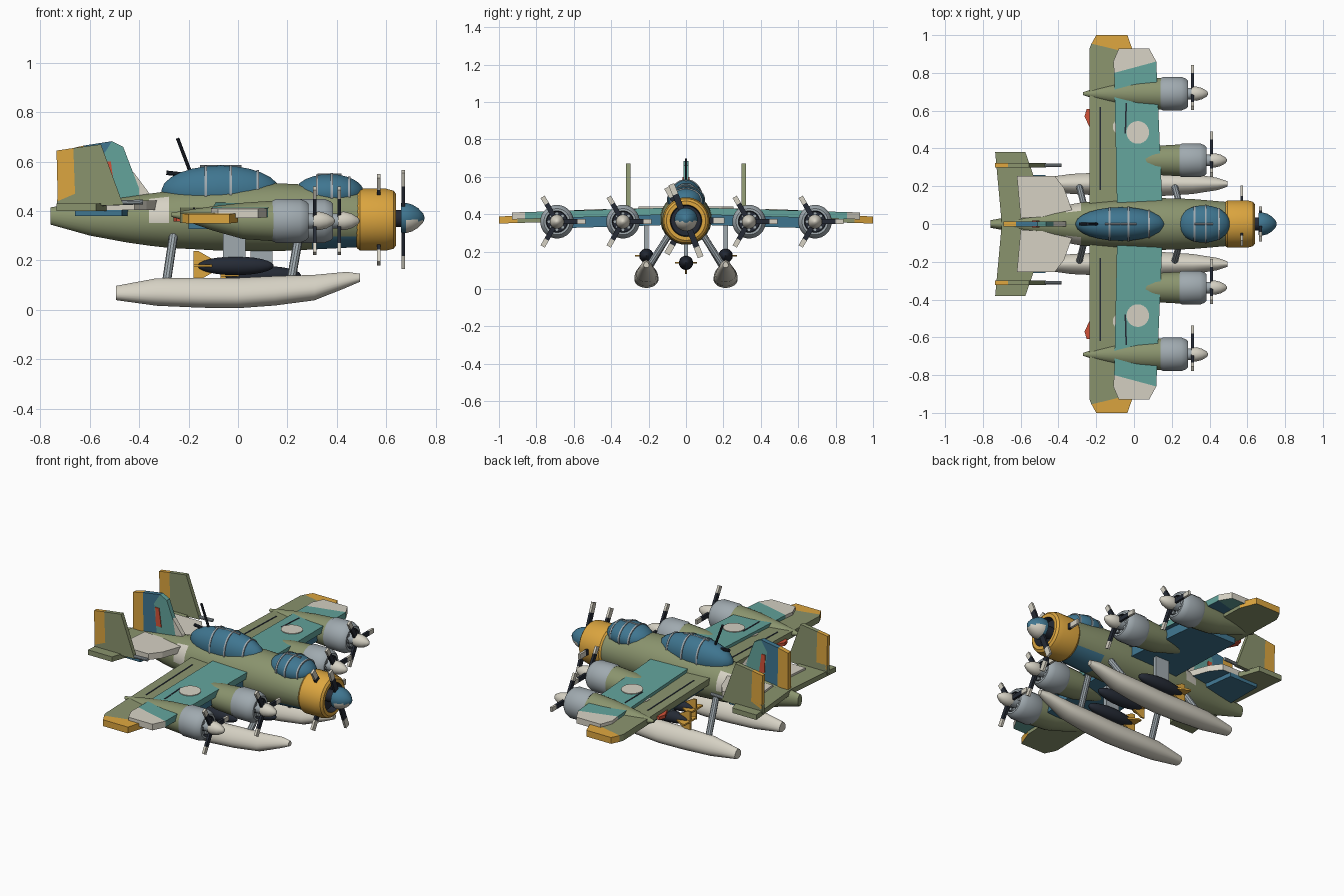
import bpy, bmesh, math
from mathutils import Vector

if "Cube" in bpy.data.objects:
    bpy.data.objects.remove(bpy.data.objects["Cube"])

COLOURS = {
    "olive": (.255, .295, .155), "teal": (.125, .37, .33), "blue": (.05, .18, .28),
    "yellow": (.72, .38, .05), "cream": (.67, .64, .55), "grey": (.35, .4, .43),
    "dark": (.018, .023, .035), "red": (.65, .085, .04),
}
NAMES = list(COLOURS)
MATS = []
for key, rgb in COLOURS.items():
    m = bpy.data.materials.new(key + "_paint")
    m.use_nodes = True
    m.diffuse_color = (*rgb, 1)
    m.node_tree.nodes["Principled BSDF"].inputs["Base Color"].default_value = (*rgb, 1)
    MATS.append(m)


def finish(name, bm, paint, smooth=True):
    """Paint is a colour name or a rule of face centre and normal."""
    bmesh.ops.recalc_face_normals(bm, faces=bm.faces)
    for f in bm.faces:
        c = paint if isinstance(paint, str) else paint(f.calc_center_median(), f.normal)
        f.material_index = NAMES.index(c)
    me = bpy.data.meshes.new(name)
    bm.to_mesh(me)
    bm.free()
    ob = bpy.data.objects.new(name, me)
    for m in MATS:
        me.materials.append(m)
    bpy.context.collection.objects.link(ob)
    if smooth:
        bpy.ops.object.select_all(action='DESELECT')
        ob.select_set(True)
        bpy.context.view_layer.objects.active = ob
        bpy.ops.object.shade_smooth_by_angle(angle=math.radians(35))
    return ob


def loft(name, rings, paint, y=0, seg=24, pinch=0):
    """Skin oval rings (x, z, half width, half height) along x."""
    bm = bmesh.new()
    loops = []
    for x, z, ry, rz in rings:
        ts = [math.tau * (i + .5) / seg for i in range(seg)]
        loops.append([bm.verts.new((x, y + ry * math.cos(t) * (1 - pinch * math.sin(t)),
                                    z + rz * math.sin(t))) for t in ts])
    for a, b in zip(loops, loops[1:]):
        for i in range(seg):
            j = (i + 1) % seg
            bm.faces.new((a[i], a[j], b[j], b[i]))
    bm.faces.new(loops[0])
    bm.faces.new(loops[-1])
    return finish(name, bm, paint)


def turned(name, profile, z, paint, y=0, dx=0, seg=24):
    return loft(name, [(x + dx, z, r, r) for x, r in profile], paint, y, seg)


def ellipsoid(name, centre, radii, paint, n=12):
    cx, cy, cz = centre
    rings = []
    for i in range(n + 1):
        t = math.pi * (.02 + .96 * i / n)
        s = math.sin(t)
        rings.append((cx - radii[0] * math.cos(t), cz, radii[1] * s, radii[2] * s))
    return loft(name, rings, paint, cy)


def prism(name, pts, axis, lo, hi, paint, slope=0):
    """Extrude a flat outline along an axis; slope lowers z outboard."""
    bm = bmesh.new()
    sides = []
    for d in (lo, hi):
        vs = []
        for p, q in pts:
            v = Vector({"x": (d, p, q), "y": (p, d, q), "z": (p, q, d)}[axis])
            v.z -= slope * abs(v.y)
            vs.append(bm.verts.new(v))
        sides.append(vs)
    a, b = sides
    bm.faces.new(a)
    bm.faces.new(b)
    for i in range(len(pts)):
        j = (i + 1) % len(pts)
        bm.faces.new((a[i], a[j], b[j], b[i]))
    return finish(name, bm, paint, False)


def rod(name, p, q, r, paint, seg=10):
    p, q = Vector(p), Vector(q)
    bm = bmesh.new()
    bmesh.ops.create_cone(bm, cap_ends=True, segments=seg, radius1=r, radius2=r, depth=(q - p).length)
    bm.transform((q - p).to_track_quat('Z', 'Y').to_matrix().to_4x4())
    bmesh.ops.translate(bm, verts=bm.verts, vec=(p + q) / 2)
    return finish(name, bm, paint)


def propeller(name, x, y, z, radius, angles, w):
    for k, deg in enumerate(angles):
        t = math.radians(deg)
        c, s = math.cos(t), math.sin(t)
        for part, r0, r1, col in (("blade", .02, radius * .72, "dark"), ("tip", radius * .72, radius, "cream")):
            box = [(r0, -w), (r1, -w), (r1, w), (r0, w)]
            pts = [(y + a * c - b * s, z + a * s + b * c) for a, b in box]
            prism(f"{name}_{part}_{k}", pts, "x", x - .007, x + .007, col)


TRI = (0, 120, 240)
under = lambda top, low: (lambda c, n: low if n.z < -.5 else top)


# Fuselage with pale side patches and a blue forward belly
def body_paint(c, n):
    if -.36 < c.x < -.28 and .36 < c.z < .45 and abs(n.y) > .3:
        return "cream"
    if c.x > .23 and n.z < -.6:
        return "blue"
    return "olive"


loft("fuselage", [(-.76, .38, .02, .035), (-.6, .37, .05, .07), (-.45, .365, .085, .093),
                  (-.36, .365, .1, .106), (-.28, .366, .115, .116), (-.1, .37, .13, .13),
                  (.15, .375, .138, .139), (.3, .375, .134, .132), (.49, .368, .118, .115)], body_paint)
turned("nose_cowl", [(.48, .115), (.495, .126), (.6, .126), (.63, .118), (.64, .105), (.64, .085), (.6, .08)],
       .365, lambda c, n: "dark" if math.hypot(c.y, c.z - .365) < .09 else "yellow", seg=32)
turned("nose_hub", [(.58, .035), (.665, .035)], .37, "dark")
turned("nose_spinner", [(.66, .06), (.68, .062), (.705, .055), (.73, .04), (.75, .018), (.755, .004)], .372,
       lambda c, n: "cream" if c.z < .36 and c.x > .675 else "blue")
propeller("rear_nose_propeller", .57, 0, .365, .205, TRI, .016)
propeller("front_nose_propeller", .67, 0, .365, .21, (112, 292), .016)

# Glazed canopies with hoops
for label, cx, cz, rad, hoops in (("rear", -.07, .48, (.24, .09, .105), (-.13, -.03, .08)),
                                  ("front", .37, .475, (.14, .1, .075), (.32, .38, .45))):
    ellipsoid(label + "_canopy", (cx, 0, cz), rad, "blue")
    for hx in hoops:
        f = math.sqrt(1 - ((hx - cx) / rad[0]) ** 2)
        loft(f"{label}_canopy_hoop", [(hx + d, cz, rad[1] * f + .004, rad[2] * f + .004) for d in (-.005, .005)], "grey")
    rod(label + "_canopy_spine", (cx - rad[0] * .35, 0, cz + rad[2] * .95),
        (cx + rad[0] * .35, 0, cz + rad[2] * .95), .006, "grey")
rod("antenna", (-.19, 0, .55), (-.245, 0, .695), .007, "dark")
rod("tail_gun", (-.29, 0, .555), (-.2, 0, .545), .009, "dark")

for s in (-1, 1):
    side = "left" if s > 0 else "right"

    def plate(name, pts, z0, z1, paint, slope=.03):
        prism(f"{side}_{name}", [(x, y * s) for x, y in pts], "z", z0, z1, paint, slope)

    # Wing: rear panel, coloured tip, raised leading panel, underside
    plate("wing_rear", [(-.235, .05), (-.235, .93), (-.225, .955), (.0, .9), (.0, .05)], .38, .418, "olive")
    plate("wing_tip", [(-.225, .955), (-.2, 1), (-.035, 1), (.0, .9)], .38, .418, under("yellow", "olive"))
    plate("wing_front", [(-.09, .1), (-.105, .8), (.118, .86), (.15, .1)], .4, .437, under("teal", "blue"))
    plate("wing_front_tip", [(-.105, .8), (-.11, .86), (-.08, .93), (.08, .93), (.118, .86)], .4, .437,
          under("cream", "teal"))
    plate("wing_underside", [(-.2, .1), (-.2, .62), (.1, .62), (.13, .1)], .345, .4, "blue")
    plate("trim_tab", [(-.23, .5), (-.262, .57), (-.25, .61), (-.23, .61)], .375, .395, "red")
    plate("rear_seam", [(-.182, .18), (-.182, .62), (-.174, .62), (-.174, .18)], .417, .42, "dark")
    plate("front_seam", [(-.05, .48), (-.045, .64), (-.037, .64), (-.042, .48)], .436, .439, "dark")
    disc = [(.02 + .06 * math.cos(t), .485 + .06 * math.sin(t)) for t in [math.tau * i / 24 for i in range(24)]]
    plate("wing_disc", disc, .436, .441, "cream")
    plate("wing_half_disc", [(-.09, .47), (-.11, .5), (-.11, .53), (-.09, .56)], .417, .421, "cream")

    # Engines
    for label, y, dx in (("outer", .69 * s, 0), ("inner", .337 * s, .1)):
        n = f"{side}_{label}_"
        loft(n + "nacelle", [(-.27 + dx, .385, .008, .008), (-.2 + dx, .38, .03, .025), (-.1 + dx, .37, .055, .05),
                             (.02 + dx, .36, .078, .074), (.15 + dx, .36, .085, .083)], "olive", y)
        turned(n + "cowl", [(.14, .083), (.155, .09), (.25, .09), (.275, .08), (.285, .07), (.285, .058), (.26, .055)],
               .36, lambda c, nn, y=y: "dark" if math.hypot(c.y - y, c.z - .36) < .057 else "grey", y, dx)
        turned(n + "hub", [(.26, .03), (.315, .03)], .36, "grey", y, dx)
        for k in range(8):
            t = math.tau * k / 8
            cy, cz = y + .043 * math.cos(t), .36 + .043 * math.sin(t)
            rod(n + "cylinder", (.25 + dx, cy, cz), (.277 + dx, cy, cz), .01, "grey", 8)
        turned(n + "spinner", [(.305, .036), (.33, .038), (.36, .03), (.385, .015), (.393, .003)], .36, "cream", y, dx)
        propeller(n + "propeller", .31 + dx, y, .36, .153, TRI, .013)

    # Floats on slanted struts
    loft(side + "_float", [(-.495, .068, .03, .029), (-.33, .072, .052, .056), (-.15, .069, .06, .061),
                           (0, .068, .063, .062), (.15, .077, .062, .06), (.31, .09, .052, .052),
                           (.44, .122, .032, .032), (.495, .13, .014, .016)], "cream", .212 * s, pinch=.25)
    rod(side + "_rear_strut", (-.29, .2 * s, .11), (-.26, .08 * s, .31), .018, "grey")
    rod(side + "_front_strut", (.215, .2 * s, .12), (.245, .09 * s, .29), .018, "grey")

    # Tailplane, pale forward panel and end fins
    plate("tailplane", [(-.7, 0), (-.735, .38), (-.575, .38), (-.53, .25), (-.5, 0)], .4, .43, "olive", 0)
    plate("tail_panel", [(-.6, .03), (-.62, .255), (-.42, .255), (-.37, .19), (-.32, .05)], .405, .442,
          under("cream", "blue"), 0)
    plate("tail_underside", [(-.66, .03), (-.66, .26), (-.47, .26), (-.44, .03)], .38, .405, "blue", 0)
    for part, pts, col in (("rudder", [(-.73, .44), (-.735, .645), (-.667, .655), (-.66, .47)], "yellow"),
                           ("end_fin", [(-.735, .415), (-.73, .47), (-.66, .47), (-.667, .655), (-.555, .67),
                                        (-.465, .425)], "olive")):
        prism(f"{side}_{part}", pts, "y", .31 * s - .012, .31 * s + .012, col)
    rod(side + "_fin_fairing", (-.57, .31 * s, .43), (-.385, .31 * s, .437), .01, "grey")

# Central fin in painted bands, with red side plates
for part, pts, col in (("rear", [(-.69, .42), (-.69, .65), (-.625, .665), (-.62, .42)], "yellow"),
                       ("middle", [(-.62, .42), (-.625, .665), (-.51, .683), (-.55, .62), (-.53, .42)], "blue"),
                       ("front", [(-.53, .42), (-.55, .62), (-.51, .683), (-.465, .66), (-.4, .49), (-.4, .42)], "teal"),
                       ("edge", [(-.4, .42), (-.425, .56), (-.365, .48), (-.34, .42)], "cream")):
    prism("centre_fin_" + part, pts, "y", -.014, .014, col)
prism("centre_fin_stripe", [(-.535, .49), (-.54, .6), (-.515, .6), (-.5, .49)], "y", -.018, .018, "red")

# Slung stores with crossed tail fins
for label, x, y, z, top in (("left", -.01, .212, .178, .36), ("right", -.01, -.212, .178, .36), ("centre", .1, 0, .14, .27)):
    ellipsoid(label + "_store", (x, y, z), (.155, .038, .038), "dark")
    prism(label + "_pylon", [(x - .05, z), (x + .04, z), (x + .04, top), (x - .05, top)], "y", y - .012, y + .012, "grey")
    fin = [(-.17, .06), (-.15, .06), (-.08, .02), (-.08, -.02), (-.15, -.06), (-.17, -.06)]
    prism(label + "_store_fin", [(x + a, z + b) for a, b in fin], "y", y - .005, y + .005, "yellow")
    prism(label + "_store_cross_fin", [(x + a, y + b) for a, b in fin], "z", z - .005, z + .005, "yellow")
